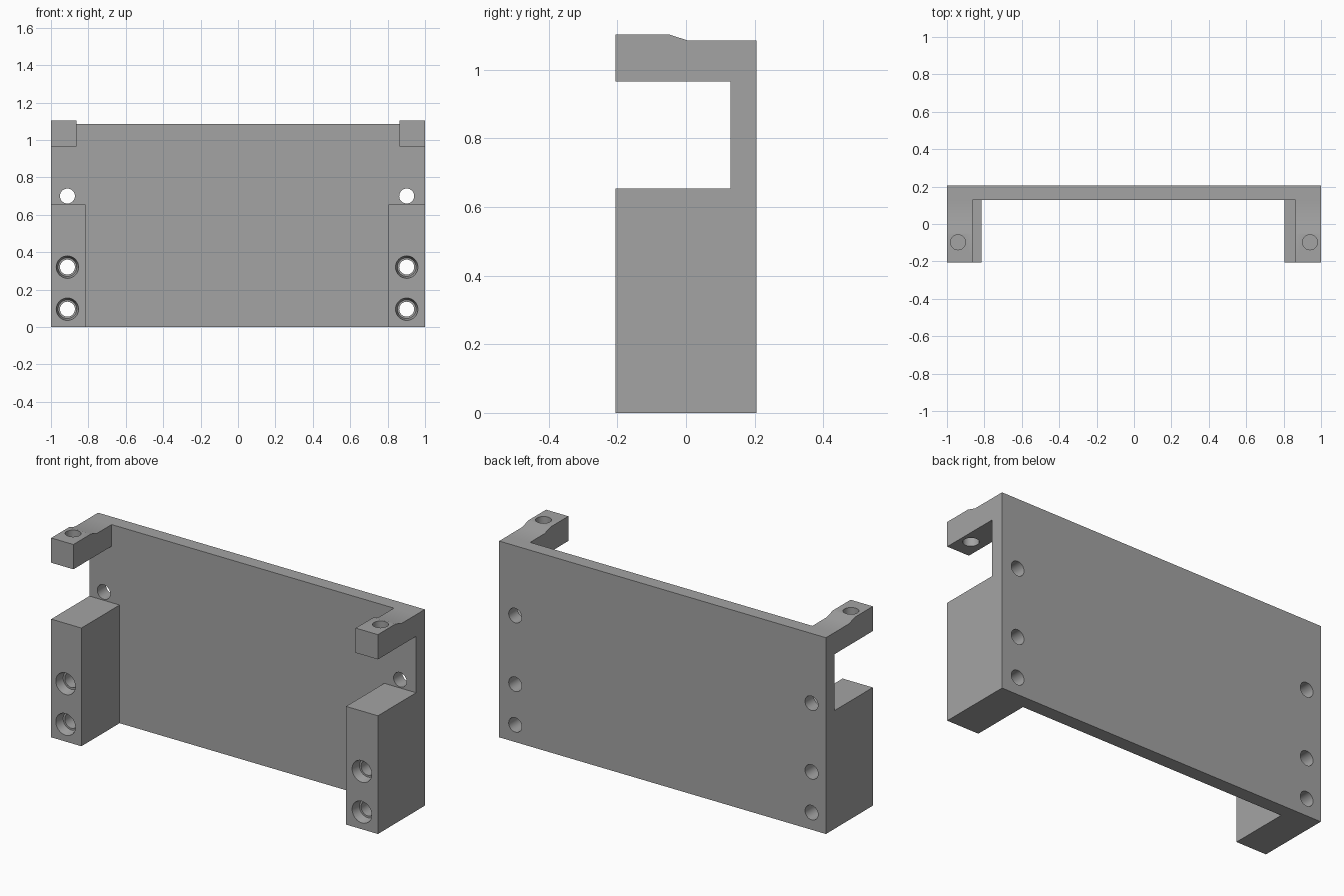
import bpy, bmesh
from mathutils import Matrix, Vector

cube = bpy.data.objects.get("Cube")
if cube:
    bpy.data.objects.remove(cube, do_unlink=True)

grey = bpy.data.materials.new("plain grey")
grey.use_nodes = True
colour = (0.37, 0.37, 0.37, 1)
grey.diffuse_color = colour
grey.node_tree.nodes["Principled BSDF"].inputs["Base Color"].default_value = colour

BACK, FRONT, PLATE_FRONT = 0.205, -0.205, 0.129
PLATE_TOP = 1.086


def add_object(name, bm):
    bmesh.ops.recalc_face_normals(bm, faces=bm.faces)
    mesh = bpy.data.meshes.new(name)
    bm.to_mesh(mesh)
    bm.free()
    mesh.materials.append(grey)
    obj = bpy.data.objects.new(name, mesh)
    bpy.context.collection.objects.link(obj)
    return obj


def side_profile(name, x0, x1, points):
    """Extrude a (y, z) outline along x."""
    bm = bmesh.new()
    face = bm.faces.new([bm.verts.new((x0, y, z)) for y, z in points])
    grown = bmesh.ops.extrude_face_region(bm, geom=[face])["geom"]
    verts = [g for g in grown if isinstance(g, bmesh.types.BMVert)]
    bmesh.ops.translate(bm, vec=(x1 - x0, 0, 0), verts=verts)
    return add_object(name, bm)


def round_cutter(start, end, r1, r2):
    """Cylinder or cone between two points."""
    start, end = Vector(start), Vector(end)
    axis = end - start
    turn = axis.to_track_quat("Z", "Y").to_matrix().to_4x4()
    bm = bmesh.new()
    bmesh.ops.create_cone(bm, cap_ends=True, segments=32, radius1=r1, radius2=r2,
                          depth=axis.length,
                          matrix=Matrix.Translation((start + end) / 2) @ turn)
    cutter = add_object("hole_cutter", bm)
    cutter.hide_render = True
    return cutter


def combine(target, other, operation):
    mod = target.modifiers.new("combine", "BOOLEAN")
    mod.operation = operation
    mod.solver = "EXACT"
    mod.object = other
    bpy.context.view_layer.objects.active = target
    bpy.ops.object.modifier_apply(modifier=mod.name)
    bpy.data.objects.remove(other, do_unlink=True)


def rectangle(y0, y1, z0, z1):
    return [(y0, z0), (y1, z0), (y1, z1), (y0, z1)]


# Back plate
bracket = side_profile("mounting_bracket", -1, 1,
                       rectangle(PLATE_FRONT, BACK, 0, PLATE_TOP))

# Lower posts and upper arms
arm = [(FRONT, 0.966), (BACK, 0.966), (BACK, PLATE_TOP), (0.003, PLATE_TOP),
       (-0.05, 1.103), (FRONT, 1.103)]
for side, post_inner in ((-1, 0.815), (1, 0.805)):
    post = side_profile("post", side * post_inner, side,
                        rectangle(FRONT, BACK, 0, 0.654))
    combine(bracket, post, "UNION")
    combine(bracket, side_profile("arm", side * 0.864, side, arm), "UNION")

# Screw holes, with tapered recesses on the posts
for x in (-0.912, 0.902):
    for z in (0.095, 0.32, 0.70):
        combine(bracket, round_cutter((x, -0.3, z), (x, 0.3, z), 0.04, 0.04),
                "DIFFERENCE")
        if z < 0.654:
            combine(bracket, round_cutter((x, -0.215, z), (x, -0.155, z), 0.062, 0.05),
                    "DIFFERENCE")

# Vertical holes through the arms
for x in (-0.941, 0.941):
    combine(bracket, round_cutter((x, -0.098, 0.9), (x, -0.098, 1.2), 0.04, 0.04),
            "DIFFERENCE")

bpy.ops.object.select_all(action="DESELECT")
bracket.select_set(True)
bpy.context.view_layer.objects.active = bracket
bpy.ops.object.shade_smooth_by_angle()
